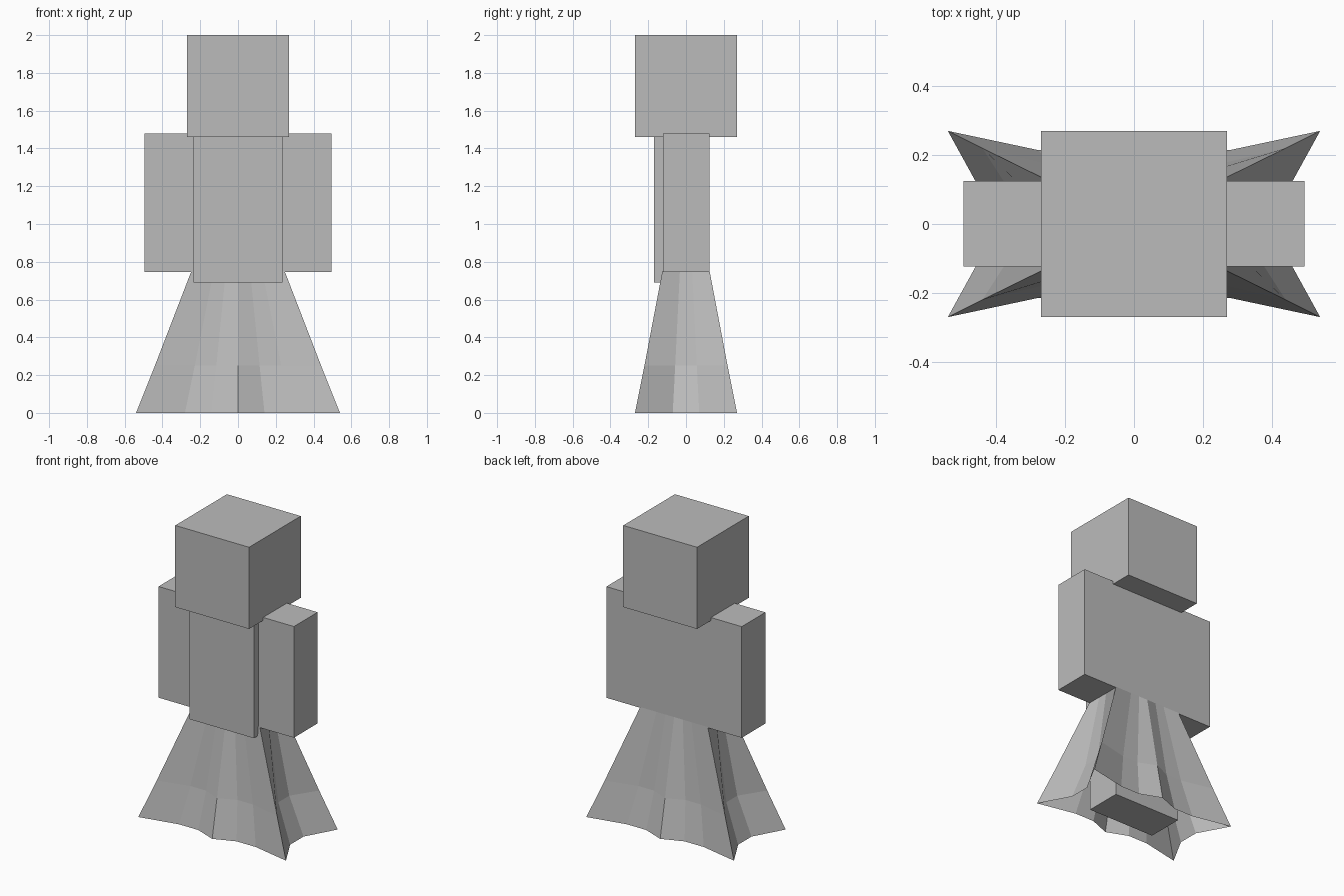
import bpy, bmesh

if "Cube" in bpy.data.objects:
    bpy.data.objects.remove(bpy.data.objects["Cube"])

grey = bpy.data.materials.new("plain_grey")
grey.diffuse_color = (0.5, 0.5, 0.5, 1)
grey.use_nodes = True
grey.node_tree.nodes["Principled BSDF"].inputs["Base Color"].default_value = grey.diffuse_color


def finish(name, bm):
    mesh = bpy.data.meshes.new(name)
    bmesh.ops.recalc_face_normals(bm, faces=bm.faces)
    bm.to_mesh(mesh)
    bm.free()
    mesh.materials.append(grey)
    obj = bpy.data.objects.new(name, mesh)
    bpy.context.collection.objects.link(obj)
    return obj


def box(name, lo, hi):
    bm = bmesh.new()
    bmesh.ops.create_cube(bm, size=1)
    for v in bm.verts:
        v.co = [(a + b) / 2 + c * (b - a) for a, b, c in zip(lo, hi, v.co)]
    return finish(name, bm)


def ring(cx, cy, nx, ny):
    """Folded hem: corners and centre ridges stand out, notches are pulled in."""
    front = [(-cx, -cy), (-cx * .52, -ny), (-cx * .26, -ny), (0, -cy),
             (cx * .26, -ny), (cx * .52, -ny)]
    side = [(cx, -cy), (nx, -cy * .26), (nx, cy * .26)]
    half = front + side
    return half + [(-x, -y) for x, y in half]


# Head, folded arms block, chest and legs
box("head", (-.27, -.27, 1.46), (.27, .27, 2))
box("arms", (-.495, -.123, .745), (.495, .125, 1.48))
box("torso", (-.235, -.17, .69), (.235, .1, 1.46))
box("legs", (-.245, -.122, 0), (.245, .122, .74))

# Flared robe skirt with pleats, open below
levels = [(0, ring(.54, .27, .43, .215)),
          (.25, ring(.44, .22, .335, .17)),
          (.75, ring(.247, .125, .247, .125))]
bm = bmesh.new()
rows = [[bm.verts.new((x, y, z)) for x, y in pts] for z, pts in levels]
for low, high in zip(rows, rows[1:]):
    n = len(low)
    for i in range(n):
        j = (i + 1) % n
        bm.faces.new((low[i], low[j], high[j], high[i]))
finish("robe_skirt", bm)
